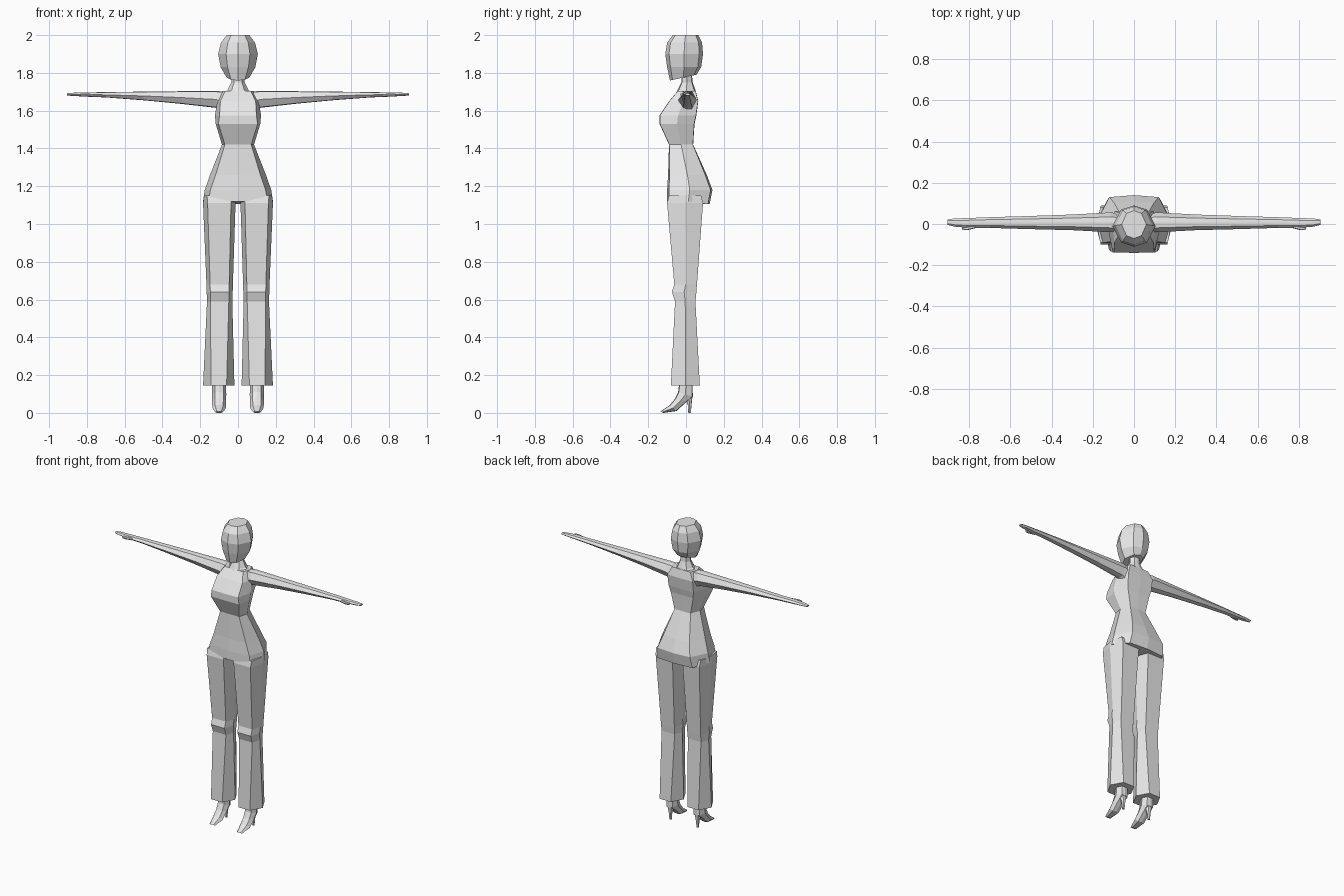
import bpy
import bmesh
from mathutils import Vector

cube = bpy.data.objects.get("Cube")
if cube:
    bpy.data.objects.remove(cube, do_unlink=True)

grey = bpy.data.materials.new("light grey")
grey.use_nodes = True
grey.diffuse_color = (0.8, 0.8, 0.8, 1)
grey.node_tree.nodes["Principled BSDF"].inputs["Base Color"].default_value = (0.8, 0.8, 0.8, 1)


def ring(front, back, side, a=0.6, b=0.6, inset=0.0):
    """Eight-sided section between two points; a and b are the flat widths, inset rounds it."""
    front, back, side = Vector(front), Vector(back), Vector(side)
    mid = (front + back) / 2
    f, k = front.lerp(mid, inset), back.lerp(mid, inset)
    return [front, f + side * a, mid + side, k + side * b,
            back, k - side * b, mid - side, f - side * a]


def loft(name, rings, mirror=False):
    """Skin a row of sections, cap both ends and keep the faces flat."""
    bm = bmesh.new()
    rows = [[bm.verts.new(p) for p in r] for r in rings]
    for r, s in zip(rows, rows[1:]):
        for i in range(len(r)):
            j = (i + 1) % len(r)
            bm.faces.new((r[i], r[j], s[j], s[i]))
    bm.faces.new(rows[0])
    bm.faces.new(rows[-1])
    bmesh.ops.recalc_face_normals(bm, faces=bm.faces)
    mesh = bpy.data.meshes.new(name)
    bm.to_mesh(mesh)
    bm.free()
    mesh.materials.append(grey)
    obj = bpy.data.objects.new(name, mesh)
    bpy.context.collection.objects.link(obj)
    if mirror:
        obj.modifiers.new("mirror", 'MIRROR').use_axis[0] = True
    return obj


def upright(x, yf, zf, yb, zb, w, a=0.6, b=0.6, inset=0.0):
    """Section of a standing part."""
    return ring((x, yf, zf), (x, yb, zb), (w, 0, 0), a, b, inset)


# Head: front y, front z, back y, back z, half width
head = [(-.085, 1.76, .055, 1.79, .06), (-.1, 1.83, .08, 1.83, .092),
        (-.11, 1.9, .09, 1.9, .105), (-.1, 1.96, .085, 1.96, .09),
        (-.07, 2, .065, 2, .06)]
loft("head", [upright(0, *r, .6, .6, .2) for r in head])

# Neck, flaring into the shoulders
neck = [(-.025, 1.81, .03, 1.81, .035), (-.025, 1.75, .035, 1.75, .035),
        (-.045, 1.71, .05, 1.71, .055), (-.06, 1.68, .055, 1.68, .1)]
loft("neck", [upright(0, *r, .6, .6, .15) for r in neck])

# Torso: z, front y, back y, half width, front flat, back flat
torso = [(1.703, -.045, .052, .085, .8, .8), (1.65, -.09, .065, .11, .85, .85),
         (1.575, -.14, .055, .122, .8, .75), (1.53, -.14, .045, .118, .88, .7),
         (1.42, -.09, .038, .085, .82, .7), (1.26, -.095, .11, .148, .8, .65),
         (1.18, -.1, .14, .176, .83, .68), (1.12, -.1, .125, .185, .84, .7)]
rows = [upright(0, yf, z, yb, z, w, a, b, .08 if z < 1.3 else .02)
        for z, yf, yb, w, a, b in torso]
for p in rows[-1][3:6]:
    p.z -= .015
loft("torso", rows)

# Legs: centre x, z, front y, back y, half width, flat width
leg = [(.1, 1.15, -.09, .08, .08, .8), (.099, 1.11, -.1, .09, .086, .72),
       (.097, .68, -.062, .058, .07, .72), (.097, .64, -.075, .055, .069, .72),
       (.097, .59, -.058, .05, .067, .72), (.102, .145, -.08, .073, .083, .5)]
loft("trouser_leg", [upright(x, yf, z, yb, z, w, a, a)
                     for x, z, yf, yb, w, a in leg], mirror=True)

# Raised shoes and their thin heels
shoe = [(-.035, .16, .035, .16, .036), (-.042, .11, .036, .085, .038),
        (-.058, .075, .005, .06, .037), (-.085, .042, -.05, .01, .036),
        (-.135, .008, -.12, 0, .02)]
heel = [(-.005, .08, .035, .095, .024), (.01, .04, .029, .04, .011),
        (.012, 0, .026, 0, .008)]
for name, rows in (("shoe", shoe), ("shoe_heel", heel)):
    loft(name, [upright(.1, *r, .6, .6, .1) for r in rows], mirror=True)

# Arms: x, top z, bottom z, centre y, half depth
arm = [(.06, 1.7, 1.58, .005, .045), (.115, 1.704, 1.615, .008, .048),
       (.3, 1.703, 1.636, .008, .038), (.5, 1.701, 1.655, .007, .032),
       (.7, 1.698, 1.67, .007, .026), (.8, 1.697, 1.674, .005, .024),
       (.87, 1.695, 1.678, .007, .02), (.905, 1.692, 1.68, .009, .013)]
loft("arm", [ring((x, y, top), (x, y, low), (0, d, 0), .55, .5, .08)
             for x, top, low, y, d in arm], mirror=True)

# Thumbs
thumb = [(.77, -.012, .008), (.81, -.022, .008), (.835, -.022, .005)]
loft("thumb", [ring((x, y, 1.692), (x, y, 1.678), (0, d, 0))
               for x, y, d in thumb], mirror=True)
